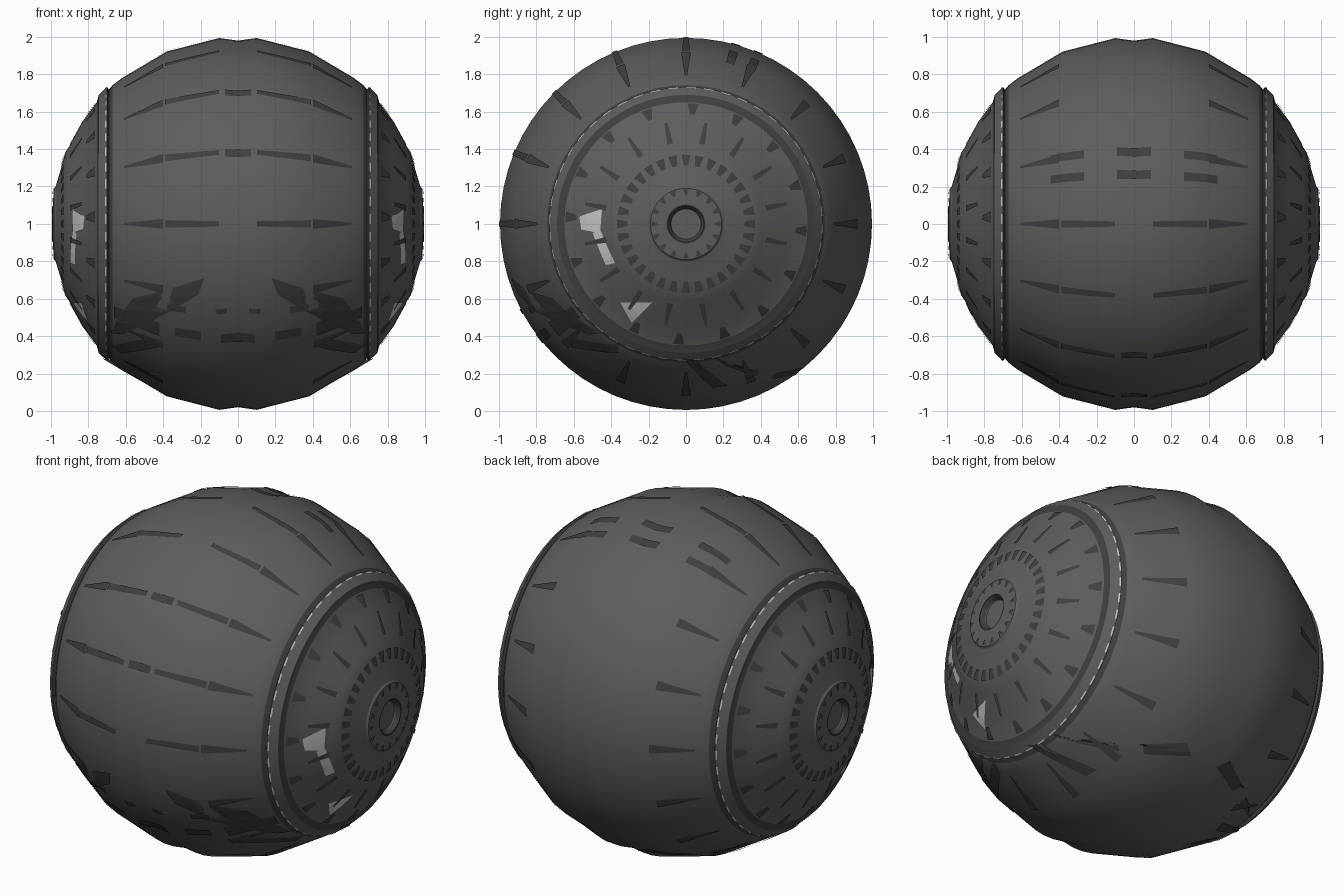
import bpy, bmesh, math
from mathutils import Vector

cube = bpy.data.objects.get("Cube")
if cube:
    bpy.data.objects.remove(cube, do_unlink=True)


def material(name, value):
    m = bpy.data.materials.new(name)
    m.use_nodes = True
    col = (value, value, value * 1.03, 1)
    m.diffuse_color = col
    bsdf = m.node_tree.nodes["Principled BSDF"]
    bsdf.inputs["Base Color"].default_value = col
    bsdf.inputs["Roughness"].default_value = 0.7
    return m


hull_gray = material("hull gray", 0.11)
seam_gray = material("seam dark gray", 0.05)
light_gray = material("light gray", 0.55)

# Half profile of the hull: (distance along x, radius), from middle to hub
PROFILE = [(0, .98), (.1, .994), (.38, .922), (.62, .78), (.67, .742), (.69, .718),
           (.7, .732), (.745, .69), (.755, .65), (.83, .55), (.905, .41), (.925, .38),
           (.945, .3), (.975, .2), (.985, .19), (.99, .095), (.965, .08), (.965, 0)]
SEGMENTS = 64


def hull_radius(x, r):
    """Distance from the centre to the hull in the direction (x, r)."""
    t = math.atan2(abs(x), r)
    d = Vector((math.sin(t), math.cos(t)))
    for a, b in zip(PROFILE, PROFILE[1:]):
        if math.atan2(*a) - 1e-6 <= t <= math.atan2(*b) + 1e-6:
            a, e = Vector(a), Vector(b) - Vector(a)
            den = d.x * e.y - d.y * e.x
            if abs(den) > 1e-6:
                return (a.x * e.y - a.y * e.x) / den
    return 1.0


def finish(name, bm, mat):
    mesh = bpy.data.meshes.new(name)
    bm.to_mesh(mesh)
    bm.free()
    ob = bpy.data.objects.new(name, mesh)
    bpy.context.collection.objects.link(ob)
    ob.location.z = 1
    mesh.materials.append(mat)
    return ob


# Hull: the profile turned around the x axis
bm = bmesh.new()
full = [(-x, r) for x, r in reversed(PROFILE[1:])] + PROFILE
verts = [bm.verts.new((x, 0, r)) for x, r in full]
edges = [bm.edges.new(pair) for pair in zip(verts, verts[1:])]
bmesh.ops.spin(bm, geom=verts + edges, cent=(0, 0, 0), axis=(1, 0, 0),
               angle=math.tau, steps=SEGMENTS, use_merge=True)
bmesh.ops.remove_doubles(bm, verts=bm.verts, dist=1e-4)
bmesh.ops.recalc_face_normals(bm, faces=bm.faces)
hull = finish("hull", bm, hull_gray)
hull.data.materials.append(seam_gray)
for p in hull.data.polygons:
    # Dark collar walls beside the side rings and hub recess
    x = abs(p.center.x)
    if .67 < x < .7 or .745 < x < .755:
        p.material_index = 1
hull.select_set(True)
bpy.context.view_layer.objects.active = hull
bpy.ops.object.shade_smooth_by_angle(angle=math.radians(25))


def point(x, angle, across=0):
    """Point on the ball at x, turned up from the front, shifted across."""
    r = math.sqrt(max(0, 1 - x * x))
    c, s = math.cos(angle), math.sin(angle)
    return Vector((x, -r * c + across * s, r * s + across * c))


def plates(name, polys, mat, lift=.005):
    """Thin plates hugging the hull."""
    bm = bmesh.new()
    for poly in polys:
        bm.faces.new([bm.verts.new(p) for p in poly])
    bmesh.ops.triangulate(bm, faces=bm.faces)
    bmesh.ops.subdivide_edges(bm, edges=bm.edges, cuts=2, use_grid_fill=True)
    for v in bm.verts:
        r = math.hypot(v.co.y, v.co.z)
        v.co = v.co.normalized() * (hull_radius(v.co.x, r) + lift)
    for f in bm.faces:
        f.normal_update()
        if f.normal.dot(f.calc_center_median()) < 0:
            f.normal_flip()
    return finish(name, bm, mat)


def taper(x0, x1, angle, w0, w1):
    return [point(x0, angle, -w0), point(x0, angle, w0),
            point(x1, angle, w1), point(x1, angle, -w1)]


def block(x0, x1, a0, a1):
    return [point(x0, a0), point(x1, a0), point(x1, a1), point(x0, a1)]


def side_poly(side, pts):
    """Polygon given by (y, z) on one side of the ball."""
    return [Vector((side * math.sqrt(max(0, 1 - y * y - (z - 1) ** 2)), y, z - 1))
            for y, z in pts]


step = math.tau / 16
sides = (-1, 1)

# Long battens on the upper front, short wedges all around
plates("front_battens", [taper(s * .1, s * .39, i * step, .014, .02)
                         for s in sides for i in range(5)], seam_gray)
plates("band_wedges", [taper(s * .4, s * .61, i * step, .026, .006)
                       for s in sides for i in range(16)], seam_gray)
plates("batten_joint", [taper(-.07, .07, i * step, .022, .022) for i in (1, 2)], seam_gray)

# Side cap spokes, from the ring toward the hub
plates("cap_wedges", [taper(s * .765, s * .81, (i + .15) * step, .03, .012)
                      for s in sides for i in range(16)], seam_gray)
plates("cap_spokes", [taper(s * .835, s * .9, (i + .5) * step, .008, .016)
                      for s in sides for i in range(16)], seam_gray)

# Checked collar and toothed hub
plates("collar_checks", [taper(s * .93, s * .95, (i + .5 * k) * step, .024, .012)
                         for s in sides for i in range(16) for k in (0, 1)], seam_gray)
plates("hub_teeth", [taper(s * .983, s * .988, i * step, .016, .005)
                     for s in sides for i in range(16)], seam_gray)
plates("hub_ring", [block(s * .9945, s * .9965, i * step / 2, (i + 1) * step / 2)
                    for s in sides for i in range(32)], seam_gray)

# Dashed light seam along both rings
dash = math.tau / 48
plates("ring_dashes", [block(s * .693, s * .699, i * dash, (i + .55) * dash)
                       for s in sides for i in range(48)], light_gray, .003)

# Slots across the lower front
low = math.radians(-38)
slots = [block(-.09, .09, low - .03, low + .03)]
for s in sides:
    slots += [block(s * .2, s * .34, low - .03, low + .03),
              block(s * .42, s * .66, low - .06, low + .04),
              block(s * .06, s * .12, low + .16, low + .19),
              block(s * .28, s * .38, low + .14, low + .18)]
plates("lower_front_slots", slots, seam_gray)

# Checked vents on the top, just behind the middle
top = math.radians(104)
plates("top_vents", [block(x - .09, x + .09, top + row * .13, top + row * .13 + .05)
                     for row in (0, 1) for x in (-.36, 0, .36)], seam_gray)

# Slanted chin seams under each side
chin = []
for s in sides:
    chin += [side_poly(s, [(-.94, .71), (-.72, .6), (-.45, .42), (-.52, .41), (-.9, .62)]),
             side_poly(s, [(-.6, .38), (-.36, .36), (-.36, .31), (-.62, .34)]),
             side_poly(s, [(-.02, .3), (.05, .28), (.22, .13), (.14, .12)]),
             side_poly(s, [(.15, .29), (.62, .23), (.58, .19), (.22, .24)])]
plates("chin_seams", chin, seam_gray)

# Light patches on the side caps
patches = []
for s in sides:
    patches += [side_poly(s, [(-.57, 1.04), (-.45, 1.08), (-.46, .95), (-.56, .97)]),
                side_poly(s, [(-.5, .95), (-.46, .97), (-.38, .79), (-.43, .78)]),
                side_poly(s, [(-.35, .58), (-.18, .58), (-.29, .47)])]
plates("side_patches", patches, light_gray)
